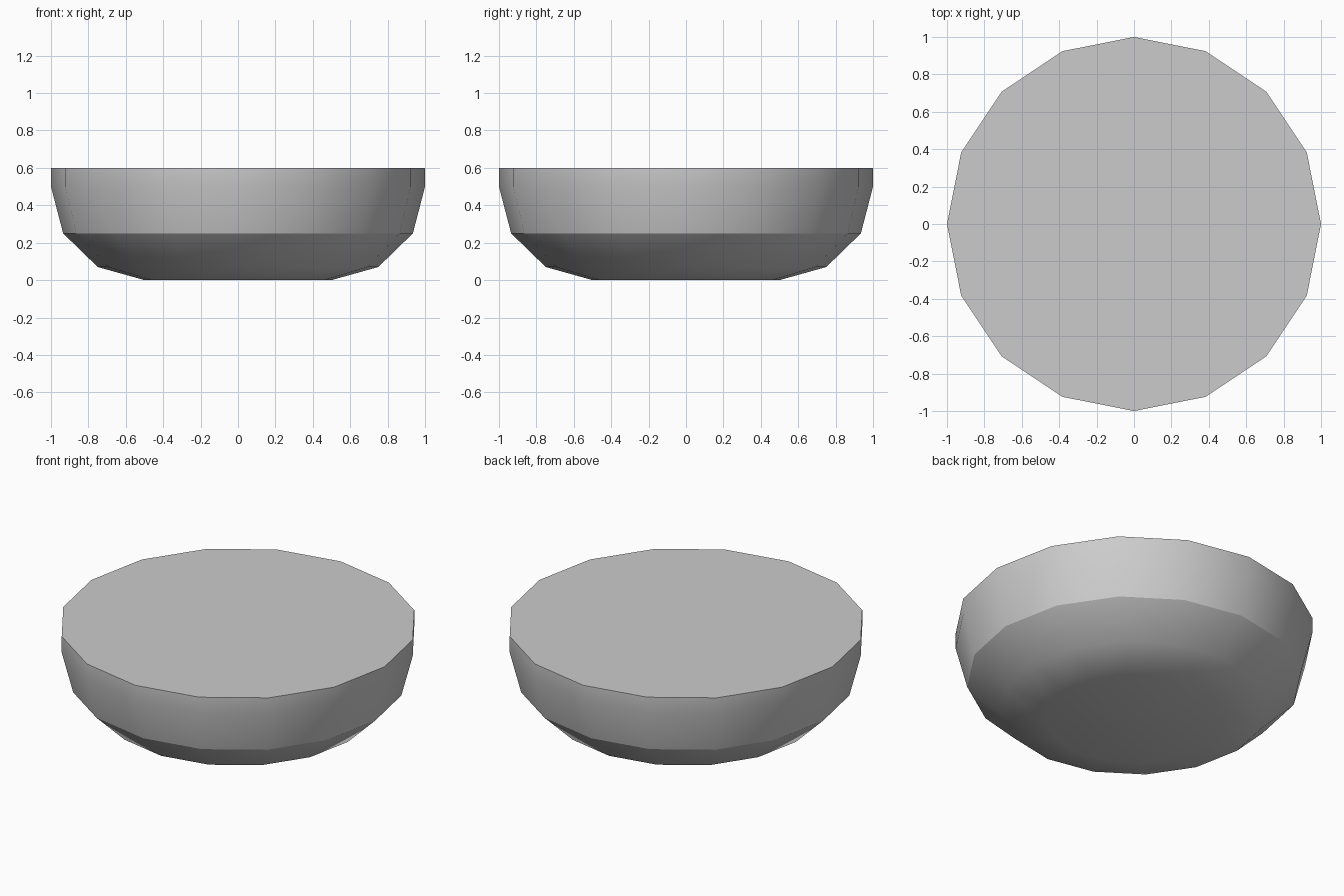
import bpy
import math

cube = bpy.data.objects.get("Cube")
if cube:
    bpy.data.objects.remove(cube, do_unlink=True)

SIDES = 16
# Bowl profile: (radius, height) from the base up to the rim
PROFILE = [(0.5, 0.0), (0.75, 0.07), (0.935, 0.25), (1.0, 0.5), (1.0, 0.6)]


def make_material(name, color):
    mat = bpy.data.materials.new(name)
    mat.use_nodes = True
    mat.diffuse_color = color
    mat.node_tree.nodes["Principled BSDF"].inputs["Base Color"].default_value = color
    return mat


def lathe(name, profile, sides, mat):
    """Spin a profile round z and close both ends with flat caps."""
    verts = [(r * math.cos(math.tau * i / sides), r * math.sin(math.tau * i / sides), z)
             for r, z in profile for i in range(sides)]
    faces = [tuple(reversed(range(sides)))]
    for ring in range(len(profile) - 1):
        low, high = ring * sides, (ring + 1) * sides
        for i in range(sides):
            j = (i + 1) % sides
            faces.append((low + i, low + j, high + j, high + i))
    faces.append(tuple(range(len(verts) - sides, len(verts))))
    mesh = bpy.data.meshes.new(name)
    mesh.from_pydata(verts, [], faces)
    mesh.materials.append(mat)
    obj = bpy.data.objects.new(name, mesh)
    bpy.context.collection.objects.link(obj)
    return obj


# Solid round bowl with a flat top
grey = make_material("light grey", (0.6, 0.6, 0.6, 1.0))
bowl = lathe("bowl", PROFILE, SIDES, grey)

# Smooth sides, sharp rim
bpy.ops.object.select_all(action="DESELECT")
bowl.select_set(True)
bpy.context.view_layer.objects.active = bowl
bpy.ops.object.shade_smooth_by_angle(angle=math.radians(30))
